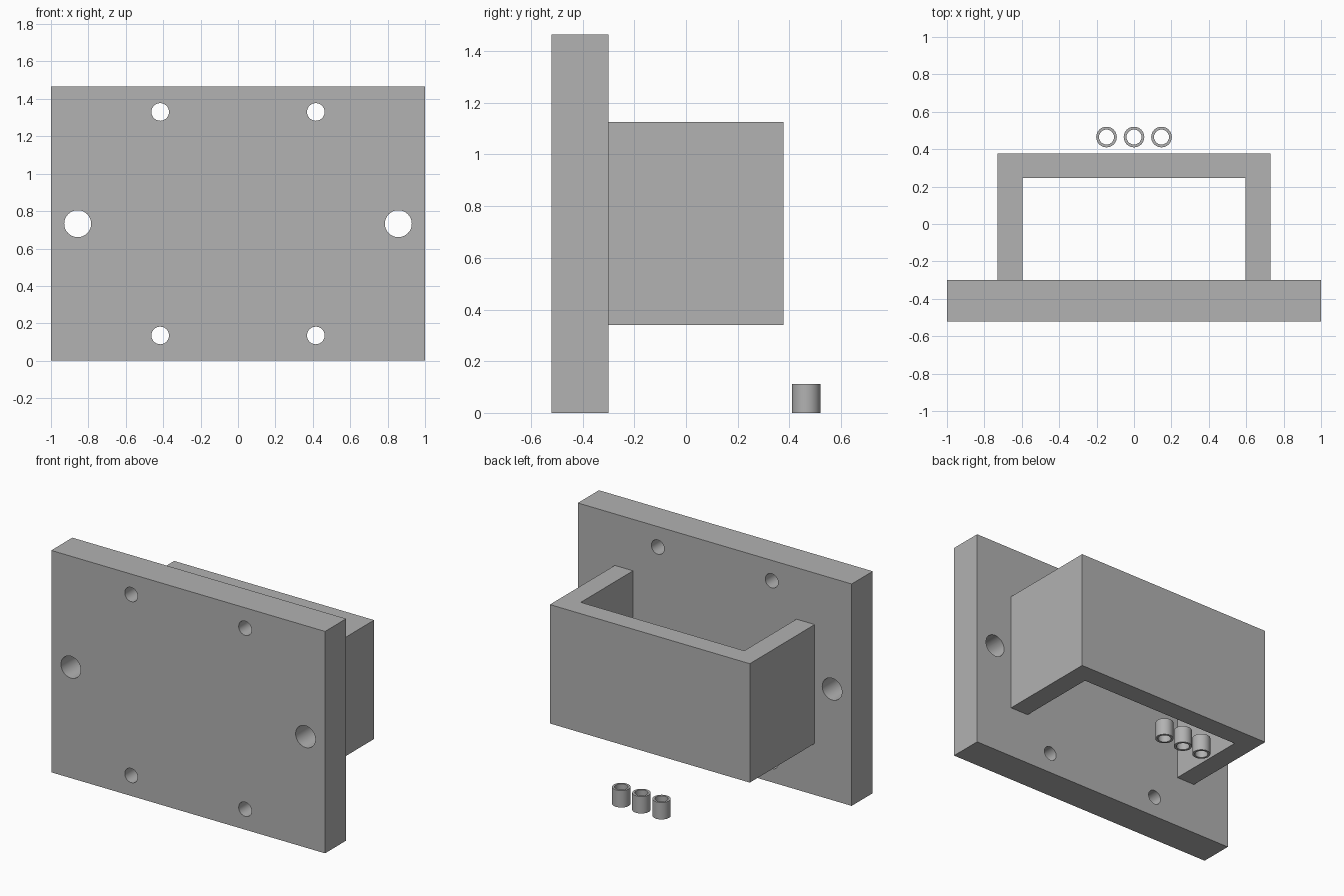
import bpy, bmesh, math
from mathutils import Matrix, Vector

if "Cube" in bpy.data.objects:
    bpy.data.objects.remove(bpy.data.objects["Cube"])

grey = bpy.data.materials.new("mid grey")
grey.diffuse_color = (0.445, 0.445, 0.445, 1)
grey.use_nodes = True
grey.node_tree.nodes["Principled BSDF"].inputs["Base Color"].default_value = grey.diffuse_color


def make_object(name, bm):
    mesh = bpy.data.meshes.new(name)
    bmesh.ops.recalc_face_normals(bm, faces=bm.faces)
    bm.to_mesh(mesh)
    bm.free()
    mesh.materials.append(grey)
    obj = bpy.data.objects.new(name, mesh)
    bpy.context.collection.objects.link(obj)
    return obj


def extrude_profile(name, points, z0, z1):
    """Prism from a closed xy outline."""
    bm = bmesh.new()
    face = bm.faces.new([bm.verts.new((x, y, z0)) for x, y in points])
    new = bmesh.ops.extrude_face_region(bm, geom=[face])["geom"]
    verts = [v for v in new if isinstance(v, bmesh.types.BMVert)]
    bmesh.ops.translate(bm, verts=verts, vec=(0, 0, z1 - z0))
    return make_object(name, bm)


def smooth(obj):
    bpy.ops.object.select_all(action='DESELECT')
    obj.select_set(True)
    bpy.context.view_layer.objects.active = obj
    bpy.ops.object.shade_smooth_by_angle(angle=math.radians(30))


# Mounting plate
plate = extrude_profile("mounting_plate",
                        [(-1, -0.52), (1, -0.52), (1, -0.30), (-1, -0.30)], 0, 1.465)

# Bolt holes: two large at the sides, four small above and below
cut = bmesh.new()
for side in (-1, 1):
    for x, z, r in ((0.857, 0.7325, 0.072), (0.416, 1.33, 0.047), (0.416, 0.135, 0.047)):
        place = Matrix.Translation((side * x, -0.41, z)) @ Matrix.Rotation(math.pi / 2, 4, 'X')
        bmesh.ops.create_cone(cut, cap_ends=True, segments=48, radius1=r, radius2=r,
                              depth=0.5, matrix=place)
cutter = make_object("hole_cutter", cut)
cutter.hide_render = True
drill = plate.modifiers.new("bolt holes", 'BOOLEAN')
drill.operation = 'DIFFERENCE'
drill.solver = 'EXACT'
drill.object = cutter
bpy.context.view_layer.objects.active = plate
bpy.ops.object.modifier_apply(modifier=drill.name)
bpy.data.objects.remove(cutter)
smooth(plate)

# U-shaped bracket behind the plate
extrude_profile("u_bracket",
                [(-0.73, -0.30), (-0.73, 0.377), (0.73, 0.377), (0.73, -0.30),
                 (0.597, -0.30), (0.597, 0.245), (-0.597, 0.245), (-0.597, -0.30)],
                0.34, 1.125)

# Three loose spacer tubes: a rectangular section spun round
for name, x in (("left_spacer", -0.147), ("middle_spacer", 0), ("right_spacer", 0.147)):
    bm = bmesh.new()
    section = [(0.040, 0), (0.055, 0), (0.055, 0.112), (0.040, 0.112)]
    verts = [bm.verts.new((r, 0, z)) for r, z in section]
    edges = [bm.edges.new((verts[i], verts[(i + 1) % 4])) for i in range(4)]
    bmesh.ops.spin(bm, geom=verts + edges, cent=(0, 0, 0), axis=(0, 0, 1),
                   angle=math.tau, steps=48, use_merge=True)
    bmesh.ops.remove_doubles(bm, verts=bm.verts, dist=1e-5)
    bmesh.ops.translate(bm, verts=bm.verts, vec=Vector((x, 0.465, 0)))
    smooth(make_object(name, bm))
